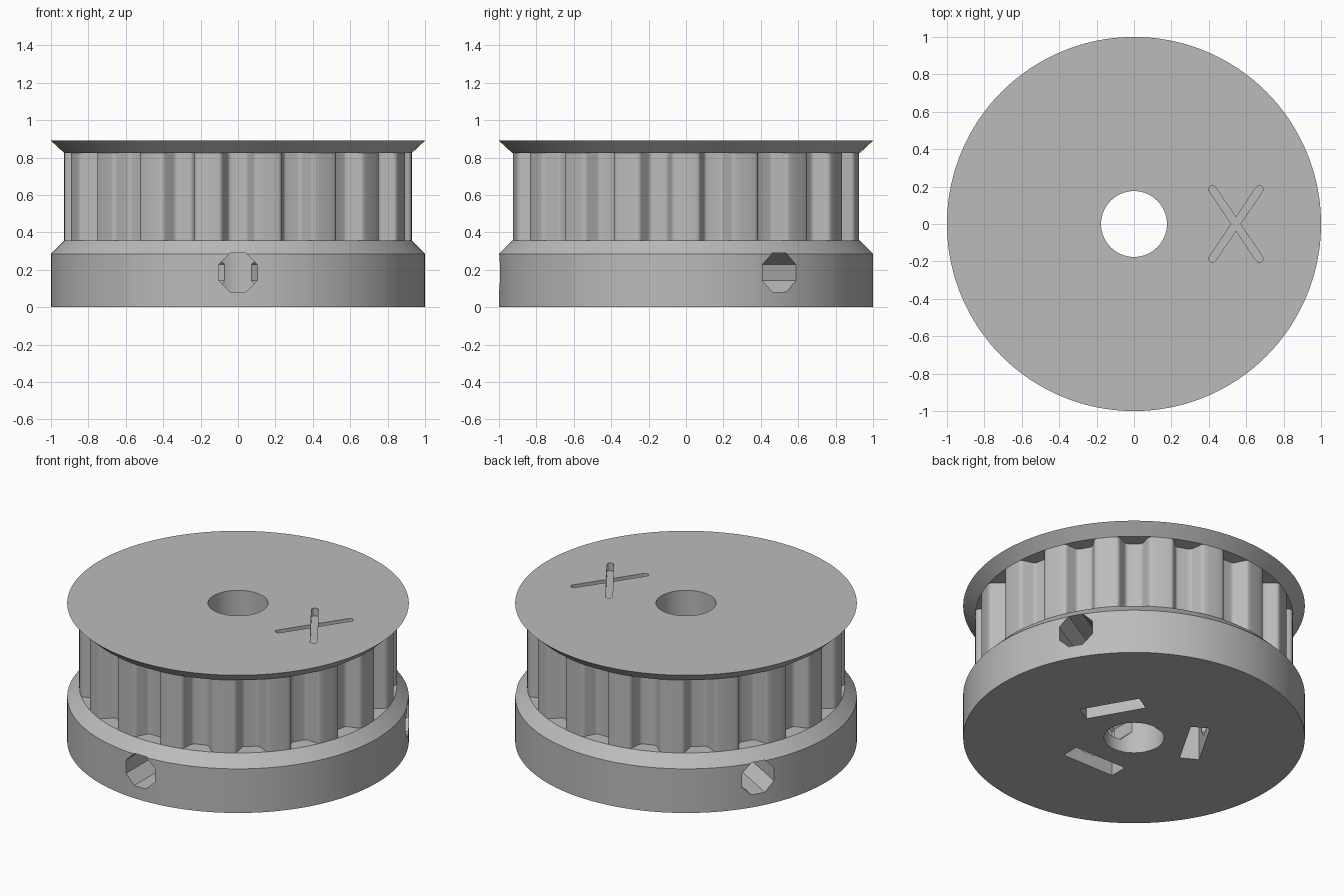
import bpy, bmesh
from math import sin, cos, pi, radians, hypot, atan2, sqrt
from mathutils import Matrix, Vector

if "Cube" in bpy.data.objects:
    bpy.data.objects.remove(bpy.data.objects["Cube"])

TEETH = 18
R_TOOTH, R_RIM, R_BORE = 0.93, 1.0, 0.176
Z_BASE, Z_LOW, Z_HIGH, Z_TOP = 0.285, 0.355, 0.825, 0.89
Z_SCREW = 0.185

grey = bpy.data.materials.new("plain_grey")
grey.use_nodes = True
grey.diffuse_color = (0.5, 0.5, 0.5, 1)
grey.node_tree.nodes["Principled BSDF"].inputs["Base Color"].default_value = grey.diffuse_color


def to_object(name, bm):
    bmesh.ops.recalc_face_normals(bm, faces=bm.faces)
    mesh = bpy.data.meshes.new(name)
    bm.to_mesh(mesh)
    bm.free()
    mesh.materials.append(grey)
    obj = bpy.data.objects.new(name, mesh)
    bpy.context.collection.objects.link(obj)
    return obj


def prism(name, outline, depth, matrix):
    """Extrude a flat outline along local z."""
    bm = bmesh.new()
    rings = [[bm.verts.new(matrix @ Vector((x, y, z))) for x, y in outline] for z in (0, depth)]
    bm.faces.new(rings[0])
    bm.faces.new(rings[1])
    n = len(outline)
    for i in range(n):
        j = (i + 1) % n
        bm.faces.new((rings[0][i], rings[0][j], rings[1][j], rings[1][i]))
    return to_object(name, bm)


def circle(radius, sides, turn=0.0):
    return [(radius * cos(2 * pi * i / sides + turn), radius * sin(2 * pi * i / sides + turn))
            for i in range(sides)]


# Belt groove, half profile: (half width, depth below the groove mouth)
half = [(0.1056, 0), (0.098, 0.001), (0.0914, 0.0039), (0.0858, 0.0084), (0.0817, 0.0143),
        (0.0549, 0.0683), (0.0508, 0.0742), (0.0452, 0.0787), (0.0384, 0.0816), (0.031, 0.0826)]
mouth = sqrt(R_TOOTH ** 2 - half[0][0] ** 2)
groove = [(-w, d) for w, d in half] + [(0, half[-1][1])] + [(w, d) for w, d in reversed(half)]

# Toothed outline as (angle, radius), one groove and one land per tooth
pitch = 2 * pi / TEETH
edge = atan2(half[0][0], mouth)
outline = []
for t in range(TEETH):
    mid = -pi / 2 + t * pitch
    outline += [(mid + atan2(w, mouth - d), hypot(w, mouth - d)) for w, d in groove]
    outline += [(mid + edge + (pitch - 2 * edge) * k / 4, R_TOOTH) for k in (1, 2, 3)]

# Pulley body: stacked rings sharing the outline's angles (None = toothed ring)
levels = [(R_RIM, 0), (R_RIM, Z_BASE), (R_TOOTH, Z_LOW), (None, Z_LOW),
          (None, Z_HIGH), (R_TOOTH, Z_HIGH), (R_RIM, Z_TOP)]
bm = bmesh.new()
rings = [[bm.verts.new(((r or rad) * cos(a), (r or rad) * sin(a), z)) for a, rad in outline]
         for r, z in levels]
for low, high in zip(rings, rings[1:]):
    for i in range(len(outline)):
        j = (i + 1) % len(outline)
        bm.faces.new((low[i], low[j], high[j], high[i]))
bm.faces.new(rings[0])
bm.faces.new(rings[-1])
bmesh.ops.remove_doubles(bm, verts=bm.verts, dist=0.0001)
pulley = to_object("toothed_pulley", bm)

# Shaft bore
cutters = [prism("bore_cutter", circle(R_BORE, 64), 1.2, Matrix.Translation((0, 0, -0.1)))]

# Three grub screw holes, each with a nut pocket open at the bottom
pocket = [(-0.185, -0.1), (0.185, -0.1), (0.185, Z_SCREW + 0.107),
          (0, Z_SCREW + 0.214), (-0.185, Z_SCREW + 0.107)]
for deg in (-90, 30, 150):
    c, s = cos(radians(deg)), sin(radians(deg))
    frame = Matrix(((-s, 0, c, 0), (c, 0, s, 0), (0, 1, 0, 0), (0, 0, 0, 1)))
    cutters.append(prism("screw_cutter", circle(0.112, 8, pi / 8), 1.2,
                         frame @ Matrix.Translation((0, Z_SCREW, 0))))
    cutters.append(prism("nut_cutter", pocket, 0.115, frame @ Matrix.Translation((0, 0, 0.305))))

# Two crossed round-ended grooves in the top face
reach = hypot(0.125, 0.185)
slot = [(sx * reach + 0.02 * cos(a), 0.02 * sin(a))
        for sx, start in ((1, -pi / 2), (-1, pi / 2))
        for a in [start + pi * k / 8 for k in range(9)]]
for sign in (1, -1):
    place = Matrix.Translation((0.545, 0, Z_TOP - 0.05)) @ Matrix.Rotation(sign * atan2(0.185, 0.125), 4, "Z")
    cutters.append(prism("cross_cutter", slot, 0.1, place))

# Cut everything out, then drop the cutters
bpy.ops.object.select_all(action="DESELECT")
bpy.context.view_layer.objects.active = pulley
pulley.select_set(True)
for cutter in cutters:
    cutter.hide_render = True
    mod = pulley.modifiers.new("cut", "BOOLEAN")
    mod.operation, mod.solver, mod.object = "DIFFERENCE", "EXACT", cutter
    bpy.ops.object.modifier_apply(modifier=mod.name)
    bpy.data.objects.remove(cutter)

bpy.ops.object.shade_smooth_by_angle(angle=radians(30))
